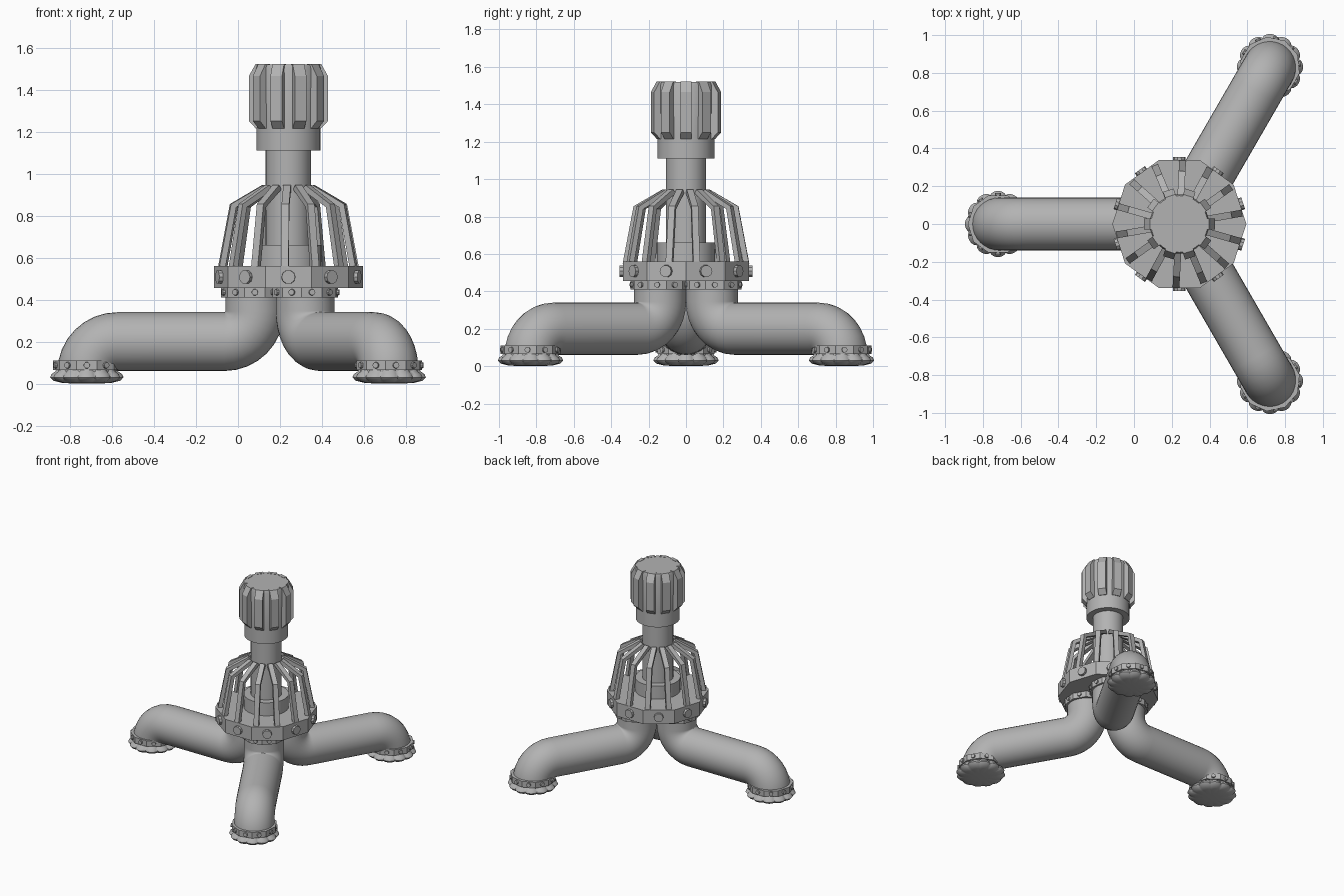
import bpy, bmesh
from math import sin, cos, pi, radians
from mathutils import Matrix, Vector

if "Cube" in bpy.data.objects:
    bpy.data.objects.remove(bpy.data.objects["Cube"])

grey = bpy.data.materials.new("plain_grey")
grey.use_nodes = True
colour = (0.45, 0.45, 0.45, 1)
grey.diffuse_color = colour
grey.node_tree.nodes["Principled BSDF"].inputs["Base Color"].default_value = colour

AXIS = Vector((0.24, 0, 0))


def finish(name, bm, matrix, smooth=None):
    bmesh.ops.recalc_face_normals(bm, faces=bm.faces)
    mesh = bpy.data.meshes.new(name)
    bm.to_mesh(mesh)
    bm.free()
    mesh.materials.append(grey)
    ob = bpy.data.objects.new(name, mesh)
    ob.matrix_world = matrix
    bpy.context.collection.objects.link(ob)
    if smooth:
        bpy.ops.object.select_all(action="DESELECT")
        ob.select_set(True)
        bpy.context.view_layer.objects.active = ob
        bpy.ops.object.shade_smooth_by_angle(angle=radians(smooth))
    return ob


def skin(bm, rings):
    """Join rings of points into a closed, capped surface."""
    rings = [[bm.verts.new(p) for p in ring] for ring in rings]
    n = len(rings[0])
    for a, b in zip(rings, rings[1:]):
        for i in range(n):
            j = (i + 1) % n
            bm.faces.new((a[i], a[j], b[j], b[i]))
    bm.faces.new(rings[0][::-1])
    bm.faces.new(rings[-1])


def lathe(name, profile, sides, matrix, smooth=None, lobes=0, depth=0):
    bm = bmesh.new()
    rings = []
    for r, z in profile:
        ring = []
        for i in range(sides):
            a = 2 * pi * i / sides
            k = r * (1 - depth + depth * abs(cos(lobes * a / 2)) ** 0.7)
            ring.append((k * cos(a), k * sin(a), z))
        rings.append(ring)
    skin(bm, rings)
    return finish(name, bm, matrix, smooth)


def radial_slabs(name, outline, count, width, phase, matrix):
    """Radial plates with an (r, z) outline, spaced around the axis."""
    bm = bmesh.new()
    for i in range(count):
        turn = Matrix.Rotation(phase + 2 * pi * i / count, 3, "Z")
        skin(bm, [[turn @ Vector((r, y, z)) for r, z in outline]
                  for y in (-width / 2, width / 2)])
    return finish(name, bm, matrix)


def bolted_ring(name, radius, low, high, bolt, proud, matrix):
    """Ten-sided ring with a bolt head on each flat."""
    lathe(name, [(radius, low), (radius, high)], 10, matrix)
    bm = bmesh.new()
    flat = radius * cos(pi / 10)
    for i in range(10):
        m = (Matrix.Rotation(pi / 10 + i * pi / 5, 4, "Z")
             @ Matrix.Translation((flat, 0, (low + high) / 2))
             @ Matrix.Rotation(pi / 2, 4, "Y"))
        bmesh.ops.create_cone(bm, cap_ends=True, segments=10, radius1=bolt,
                              radius2=bolt * 0.92, depth=proud * 2, matrix=m)
    finish(name + "_bolts", bm, matrix)


# Pipe path in the leg's own plane: down, out, and down again
TOP, FOOT, LEVEL, BEND, PIPE = 0.16, 0.96, 0.20, 0.145, 0.14
path = [(TOP, 0.46, 0)]
for i in range(9):
    a = i * pi / 16
    path.append((TOP + BEND - BEND * cos(a), LEVEL + BEND - BEND * sin(a), a))
for i in range(9):
    a = pi / 2 - i * pi / 16
    path.append((FOOT - BEND + BEND * cos(a), LEVEL - BEND + BEND * sin(a), a))


def pipe_leg(name, matrix):
    bm = bmesh.new()
    rings = []
    for x, z, a in path:
        ring = []
        for i in range(32):
            t = 2 * pi * i / 32
            u = PIPE * cos(t)
            ring.append((x + u * cos(a), PIPE * sin(t), z + u * sin(a)))
        rings.append(ring)
    skin(bm, rings)
    finish(name, bm, matrix, 40)


# Three legs with collars and scalloped feet
centre = Matrix.Translation(AXIS)
for side, angle in (("right", 180), ("back_left", 60), ("front_left", -60)):
    leg = centre @ Matrix.Rotation(radians(angle), 4, "Z")
    pipe_leg(side + "_leg", leg)
    at_foot = leg @ Matrix.Translation((FOOT, 0, 0))
    at_top = leg @ Matrix.Translation((TOP, 0, 0))
    bolted_ring(side + "_upper_collar", 0.16, 0.41, 0.46, 0.016, 0.011, at_top)
    bolted_ring(side + "_foot_collar", 0.16, 0.065, 0.11, 0.016, 0.011, at_foot)
    lathe(side + "_foot",
          [(0.06, 0), (0.12, 0.004), (0.16, 0.014), (0.175, 0.03),
           (0.168, 0.045), (0.15, 0.058), (0.145, 0.068)],
          96, at_foot, 50, lobes=12, depth=0.09)

# Main ring, sleeve and post
bolted_ring("main_ring", 0.355, 0.455, 0.56, 0.035, 0.018, centre)
lathe("sleeve", [(0.157, 0.55), (0.157, 0.66)], 32, centre, 40)
lathe("post", [(0.108, 0.55), (0.108, 1.13)], 32, centre, 40)

# Cage of bent bars
radial_slabs("cage_bars",
             [(0.338, 0.55), (0.28, 0.855), (0.125, 0.945),
              (0.10, 0.925), (0.255, 0.84), (0.308, 0.55)],
             14, 0.036, radians(-93), centre)

# Ribbed knob
lathe("knob_collar", [(0.153, 1.11), (0.153, 1.23)], 32, centre, 40)
lathe("knob_core", [(0.153, 1.22), (0.157, 1.5), (0.15, 1.52)], 32, centre, 40)
radial_slabs("knob_ribs",
             [(0.13, 1.215), (0.155, 1.215), (0.188, 1.25), (0.188, 1.465),
              (0.156, 1.522), (0.13, 1.522)],
             10, 0.058, 0, centre)
